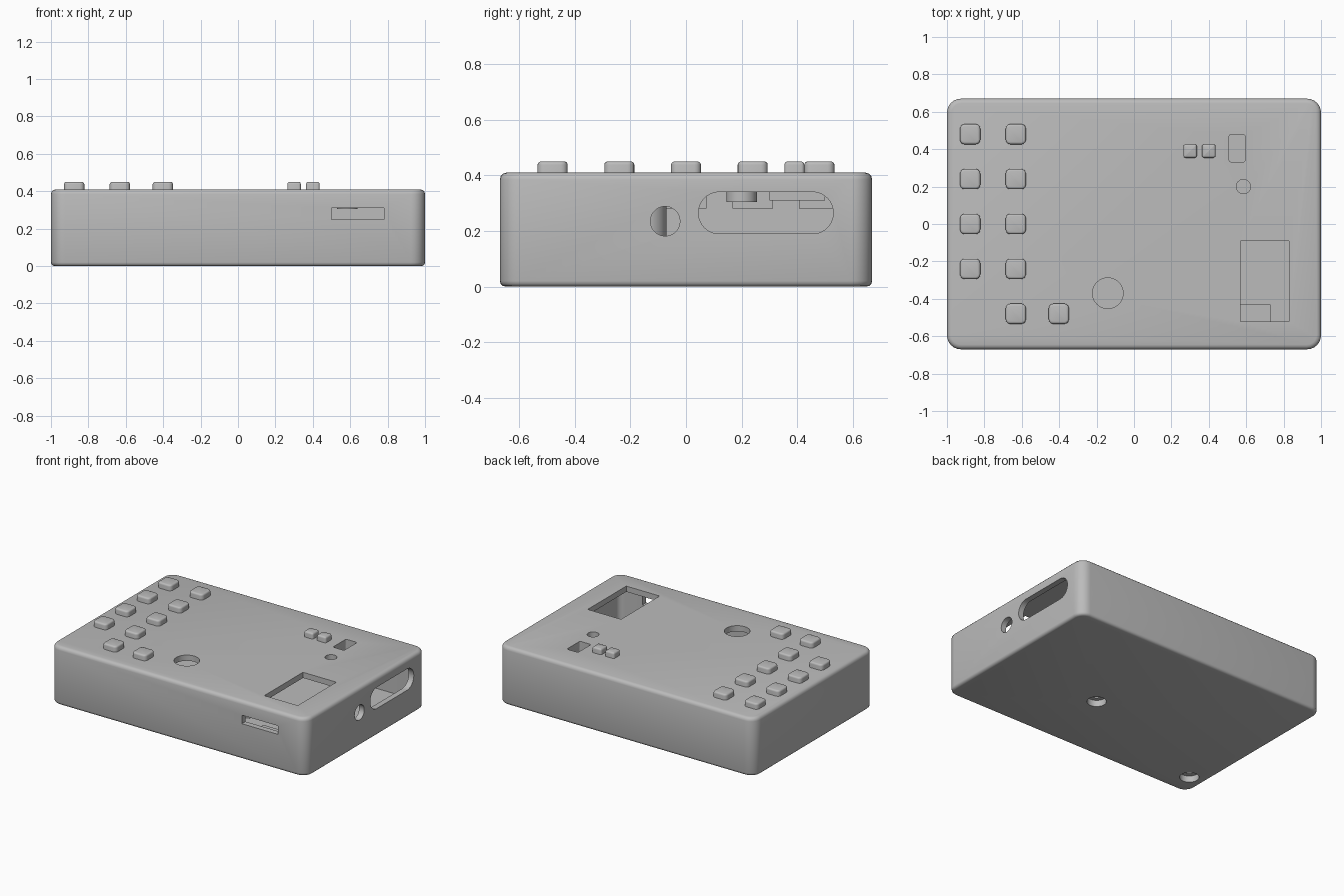
import bpy, bmesh, math
from mathutils import Matrix

if "Cube" in bpy.data.objects:
    bpy.data.objects.remove(bpy.data.objects["Cube"])

grey = bpy.data.materials.new("plain grey")
grey.use_nodes = True
colour = (0.5, 0.5, 0.5, 1)
grey.diffuse_color = colour
grey.node_tree.nodes["Principled BSDF"].inputs["Base Color"].default_value = colour


def finish(bm, name):
    mesh = bpy.data.meshes.new(name)
    bmesh.ops.recalc_face_normals(bm, faces=bm.faces)
    bm.to_mesh(mesh)
    bm.free()
    mesh.materials.append(grey)
    ob = bpy.data.objects.new(name, mesh)
    bpy.context.collection.objects.link(ob)
    return ob


def box(name, x, y, z, corner=0, top=0, bottom=0, axis=2, segs=6):
    """Box between pairs of limits; corners along one axis and z rims can be rounded."""
    bm = bmesh.new()
    bmesh.ops.create_cube(bm, size=1)
    for v in bm.verts:
        for i, (lo, hi) in enumerate((x, y, z)):
            v.co[i] = (lo + hi) / 2 + v.co[i] * (hi - lo)
    if corner:
        edges = [e for e in bm.edges
                 if abs(e.verts[0].co[axis] - e.verts[1].co[axis]) > 1e-5]
        bmesh.ops.bevel(bm, geom=edges, offset=corner, segments=segs,
                        profile=0.5, affect='EDGES')
    for height, radius in ((z[1], top), (z[0], bottom)):
        if radius:
            rim = [e for e in bm.edges
                   if all(abs(v.co.z - height) < 1e-5 for v in e.verts)]
            bmesh.ops.bevel(bm, geom=rim, offset=radius, segments=3,
                            profile=0.5, affect='EDGES')
    return finish(bm, name)


def cylinder(name, centre, radius, depth, along_x=False):
    bm = bmesh.new()
    turn = Matrix.Rotation(math.pi / 2, 4, 'Y') if along_x else Matrix()
    bmesh.ops.create_cone(bm, cap_ends=True, segments=40, radius1=radius,
                          radius2=radius, depth=depth,
                          matrix=Matrix.Translation(centre) @ turn)
    return finish(bm, name)


def cut(ob, cutters):
    """Subtract every cutter, keep the result as plain mesh and drop the cutters."""
    for c in cutters:
        c.hide_render = True
        m = ob.modifiers.new("cut", 'BOOLEAN')
        m.operation, m.solver, m.object = 'DIFFERENCE', 'EXACT', c
    bpy.context.view_layer.update()
    result = bpy.data.meshes.new_from_object(
        ob.evaluated_get(bpy.context.evaluated_depsgraph_get()))
    ob.modifiers.clear()
    ob.data = result
    for c in cutters:
        bpy.data.objects.remove(c)


def smooth(ob):
    bpy.ops.object.select_all(action='DESELECT')
    ob.select_set(True)
    bpy.context.view_layer.objects.active = ob
    bpy.ops.object.shade_smooth_by_angle(angle=math.radians(32))


TOP, CEILING, FLOOR = 0.41, 0.37, 0.04
screws = [(0.19, -0.145), (-0.885, -0.505)]

# Hollow case with its openings
case = box("case", (-1, 1), (-0.67, 0.67), (0, TOP), 0.075, 0.025, 0.02)
openings = [
    box("cavity", (-0.96, 0.96), (-0.63, 0.63), (FLOOR, CEILING), 0.04),
    box("screen_opening", (0.57, 0.83), (-0.52, -0.09), (0.3, 0.5)),
    box("switch_opening", (0.508, 0.595), (0.332, 0.478), (0.3, 0.5), 0.012),
    box("card_slot", (0.5, 0.78), (-0.7, -0.6), (0.25, 0.31)),
    box("side_slot", (0.9, 1.1), (0.045, 0.53), (0.19, 0.34), 0.0745, axis=0, segs=10),
    cylinder("side_jack_hole", (1, -0.075, 0.235), 0.053, 0.2, True),
    cylinder("dial_hole", (-0.14, -0.37, 0.4), 0.082, 0.2),
    cylinder("lamp_hole", (0.585, 0.2, 0.4), 0.038, 0.2),
]
openings += [cylinder("screw_opening", (x, y, 0), 0.062, 0.2) for x, y in screws]
cut(case, openings)
smooth(case)

# Hollow screw posts, recessed at the bottom
for x, y in screws:
    post = cylinder("screw_post", (x, y, (0.012 + CEILING) / 2), 0.075, CEILING - 0.012)
    cut(post, [cylinder("head_recess", (x, y, 0), 0.062, 0.09),
               cylinder("screw_bore", (x, y, 0.1), 0.03, 0.4)])
    smooth(post)

# Collars under the lamp and switch openings
collar = cylinder("lamp_collar", (0.585, 0.2, 0.338), 0.055, 0.066)
cut(collar, [cylinder("lamp_bore", (0.585, 0.2, 0.34), 0.038, 0.2)])
smooth(collar)
frame = box("switch_collar", (0.485, 0.62), (0.3, 0.5), (0.31, 0.371))
cut(frame, [box("switch_bore", (0.508, 0.595), (0.332, 0.478), (0.2, 0.5), 0.012)])

# Low block behind the card slot
box("card_block", (0.5, 0.73), (-0.635, -0.43), (0.035, 0.15))


def button(name, x, y, half, corner, flange, flange_bottom):
    cap = box(name, (x - half, x + half), (y - half, y + half),
              (0.36, 0.45), corner, 0.012, segs=4)
    smooth(cap)
    box(name + "_flange", (x - flange, x + flange), (y - flange, y + flange),
        (flange_bottom, CEILING + 0.001))


# Keypad and the two small buttons
rows = [0.48, 0.24, 0, -0.24, -0.48]
keys = [(-0.876, y) for y in rows[:4]] + [(-0.632, y) for y in rows] + [(-0.402, rows[4])]
for x, y in keys:
    button("key", x, y, 0.054, 0.024, 0.073, 0.28)
for x in (0.3, 0.4):
    button("small_button", x, 0.39, 0.036, 0.012, 0.045, 0.31)
